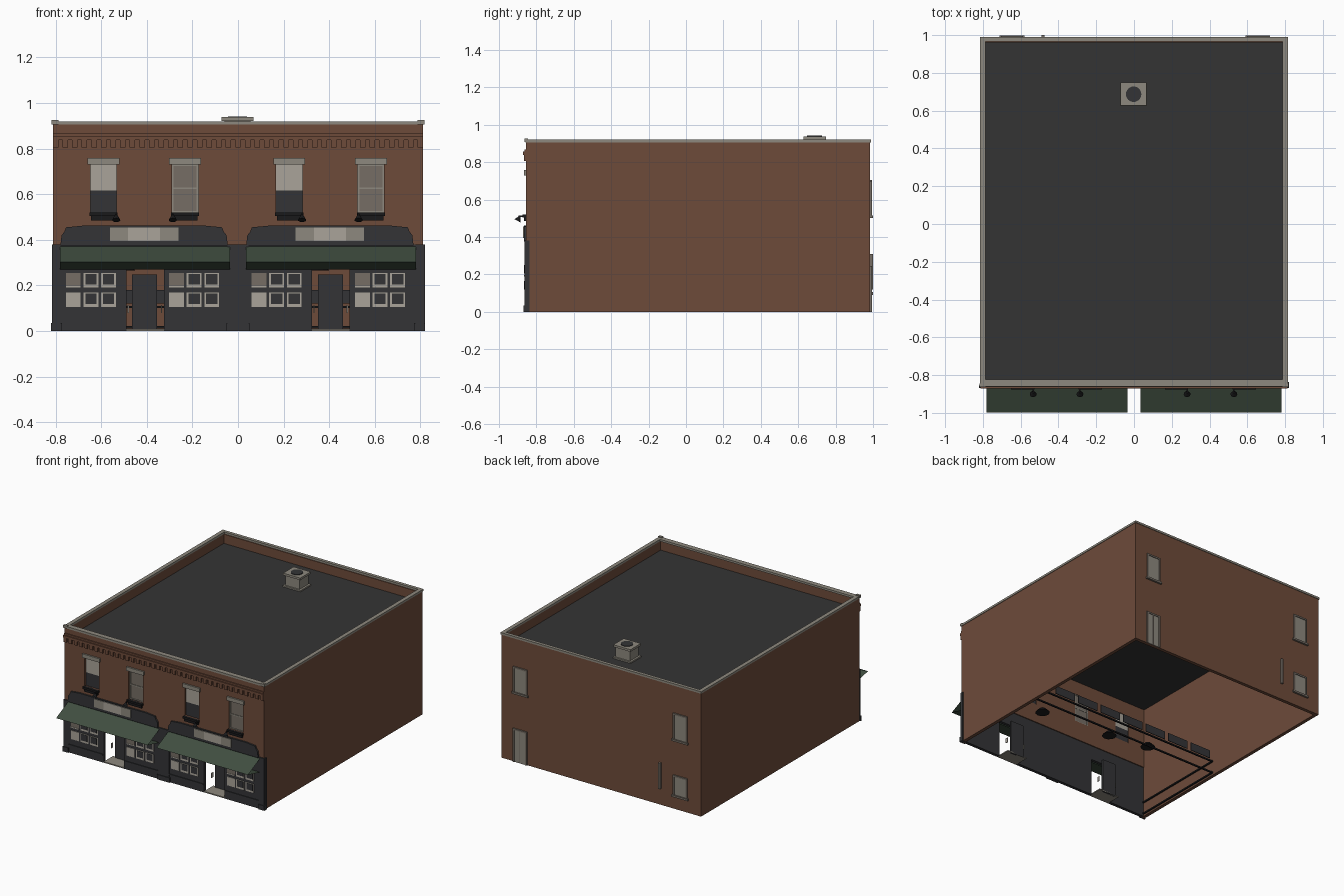
import bpy, bmesh, math
from mathutils import Matrix, Vector

if "Cube" in bpy.data.objects:
    bpy.data.objects.remove(bpy.data.objects["Cube"])


def material(name, r, g, b):
    m = bpy.data.materials.new(name)
    m.diffuse_color = (r, g, b, 1)
    m.use_nodes = True
    m.node_tree.nodes["Principled BSDF"].inputs["Base Color"].default_value = m.diffuse_color
    return m


BRICK = material("brick", .155, .070, .042)
DARK = material("charcoal_paint", .033, .034, .037)
ROOF = material("roof_felt", .034, .034, .034)
GREEN = material("awning_green", .052, .078, .053)
STONE = material("stone_trim", .27, .25, .21)
BLIND = material("pale_blind", .40, .37, .32)
TAUPE = material("taupe_glass", .18, .155, .13)
BLACK = material("black_metal", .010, .010, .011)


def finish(name, bm, mat):
    bmesh.ops.recalc_face_normals(bm, faces=bm.faces)
    me = bpy.data.meshes.new(name)
    bm.to_mesh(me)
    bm.free()
    me.materials.append(mat)
    ob = bpy.data.objects.new(name, me)
    bpy.context.collection.objects.link(ob)
    return ob


def boxes(name, mat, items):
    """One object from boxes given as (x0, x1, y0, y1, z0, z1)."""
    bm = bmesh.new()
    for x0, x1, y0, y1, z0, z1 in items:
        m = Matrix.Translation(((x0 + x1) / 2, (y0 + y1) / 2, (z0 + z1) / 2))
        m = m @ Matrix.Diagonal((x1 - x0, y1 - y0, z1 - z0, 1))
        bmesh.ops.create_cube(bm, size=1, matrix=m)
    return finish(name, bm, mat)


def extruded(name, mat, pts, vec, caps=True):
    """Profile of 3D points pushed along a vector; open sheet if caps is off."""
    bm = bmesh.new()
    a = [bm.verts.new(p) for p in pts]
    b = [bm.verts.new(Vector(p) + Vector(vec)) for p in pts]
    n = len(pts)
    for i in range(n if caps else n - 1):
        j = (i + 1) % n
        bm.faces.new((a[i], a[j], b[j], b[i]))
    if caps:
        bm.faces.new(a)
        bm.faces.new(b[::-1])
    return finish(name, bm, mat)


def cone(name, mat, loc, r1, r2, depth, rot=0, seg=16):
    bm = bmesh.new()
    m = Matrix.Translation(loc) @ Matrix.Rotation(rot, 4, 'X')
    bmesh.ops.create_cone(bm, cap_ends=True, segments=seg, radius1=r1,
                          radius2=r2, depth=depth, matrix=m)
    return finish(name, bm, mat)


X, YF, YB, T = .812, -.855, .985, .025
STEP = .815                       # distance between the two shop bays
SHOPS = (0, STEP)
WINDOWS = [c + s for s in SHOPS for c in (-.59, -.232)]

# brick shell: sides, back, and front wall pieced around the windows
boxes("side_walls", BRICK, [(-X, -X + T, YF, YB, 0, .905), (X - T, X, YF, YB, 0, .905)])
boxes("back_wall", BRICK, [(-X + T, X - T, YB - T, YB, 0, .905)])
front = [(-X + T, X - T, YF, YF + T, .38, .52), (-X + T, X - T, YF, YF + T, .73, .905)]
edges = [-X + T] + [e for w in WINDOWS for e in (w - .058, w + .058)] + [X - T]
front += [(edges[i], edges[i + 1], YF, YF + T, .52, .73) for i in range(0, len(edges), 2)]
boxes("front_brick_wall", BRICK, front)

# roof and stone coping
boxes("roof_deck", ROOF, [(-X + T, X - T, YF + T, YB - T, .83, .838)])
boxes("coping", STONE, [
    (-X - .004, -X + T, YF, YB + .004, .905, .92), (X - T, X + .004, YF, YB + .004, .905, .92),
    (-X, X, YF - .004, YF + .033, .905, .92), (-X, X, YB - .02, YB + .004, .905, .92),
    (-X - .006, -X + T, YF - .008, YF + .01, .907, .926),
    (X - T, X + .006, YF - .008, YF + .01, .907, .926)])

# corbelled brick cornice
dent = [(-X, X, YF - .016, YF, .838, .856), (-X, X, YF - .008, YF, .856, .868)]
n = 39
for i in range(n):
    x = -X + .012 + i * (2 * X - .024) / (n - 1)
    dent.append((x - .012, x + .012, YF - .012, YF, .805, .838))
boxes("brick_cornice", BRICK, dent)

# roof vent
boxes("roof_vent", STONE, [(-.075, .07, .625, .75, .838, .848), (-.06, .055, .637, .738, .848, .925),
                           (-.072, .067, .627, .748, .922, .938)])
cone("vent_grille", DARK, (-.002, .687, .939), .041, .041, .006, seg=24)

# upper front windows
boxes("window_lintels", STONE, [(w - .07, w + .07, YF - .012, YF, .73, .758) for w in WINDOWS])
boxes("window_sills", BLACK, [b for w in WINDOWS for b in (
    (w - .062, w + .062, YF - .02, YF + .01, .505, .52), (w - .055, w + .055, YF - .012, YF, .485, .505))])
boxes("window_blinds", BLIND, [(w - .058, w + .058, -.842, -.836, .617, .73) for w in WINDOWS[::2]])
boxes("window_dark_panes", DARK, [(w - .058, w + .058, -.842, -.836, .52, .617) for w in WINDOWS[::2]])
boxes("window_curtains", TAUPE, [(w - .05, w + .05, -.842, -.836, .525, .725) for w in WINDOWS[1::2]])
frames = []
for w in WINDOWS[1::2]:
    frames += [(w - .058, w - .05, -.846, -.834, .52, .73), (w + .05, w + .058, -.846, -.834, .52, .73),
               (w - .05, w + .05, -.846, -.834, .52, .526), (w - .05, w + .05, -.846, -.834, .724, .73),
               (w - .05, w + .05, -.846, -.834, .622, .63)]
boxes("window_frames", STONE, frames)

# shopfront wall with end pilasters, one pass per shop
for k, s in enumerate(SHOPS):
    tag = ("left", "right")[k]
    boxes(f"shopfront_{tag}", DARK, [
        (-.81 + s, -.49 + s, YF - .004, YF + .018, 0, .38),
        (-.325 + s, .005 + s, YF - .004, YF + .018, 0, .38),
        (-.49 + s, -.325 + s, YF - .004, YF + .018, .275, .38),
        (-.775 + s, -.495 + s, YF - .009, YF, .055, .062),
        (-.32 + s, -.045 + s, YF - .009, YF, .055, .062)])
    # recessed door, threshold, frame bars
    boxes(f"door_{tag}", DARK, [(-.465 + s, -.355 + s, -.765, -.75, 0, .248)])
    boxes(f"door_step_{tag}", STONE, [(-.49 + s, -.325 + s, YF - .004, -.75, 0, .008)])
    boxes(f"door_handles_{tag}", BLIND, [(x + s, x + .005 + s, -.785, -.765, .08, .115) for x in (-.484, -.338)])
    # display windows: two rows of three panes either side of the door
    pale, taupe, dark = [], [], []
    for gx in (-.755, -.302):
        for c in range(3):
            for z in (.105, .19):
                x = gx + s + c * .077
                plate = (x, x + .065, YF - .008, YF - .003, z, z + .064)
                (taupe if c == 0 and z > .15 else pale).append(plate)
                if c:
                    dark.append((x + .008, x + .058, YF - .010, YF - .007, z + .014, z + .06))
                if c == 0 and z > .15:
                    pale.append((x, x + .065, YF - .010, YF - .007, z, z + .007))
    boxes(f"display_panes_{tag}", BLIND, pale)
    boxes(f"display_blinds_{tag}", TAUPE, taupe)
    boxes(f"display_dark_glass_{tag}", DARK, dark)
    # sign board with shaped top and blank plates
    y = YF - .012
    half = [(.367, .375), (.362, .42), (.35, .435), (.342, .455), (.27, .462)]
    c = -.412 + s
    prof = [(c + a, y, b) for a, b in half] + [(c - a, y, b) for a, b in reversed(half)]
    extruded(f"sign_board_{tag}", DARK, prof, (0, .014, 0))
    boxes(f"sign_plate_{tag}", STONE, [(c - .15, c - .07, y - .005, y, .395, .455),
                                       (c + .07, c + .15, y - .005, y, .395, .455)])
    boxes(f"sign_plate_middle_{tag}", BLIND, [(c - .07, c + .07, y - .005, y, .395, .455)])
    # awning: sloping canvas and its lower sheet
    extruded(f"awning_{tag}", GREEN, [(-.78 + s, YF - .004, .37), (-.78 + s, -.998, .303),
                                      (-.78 + s, YF - .004, .27)], (.745, 0, 0), caps=False)
    # sign lamps
    for i, x in enumerate((-.534, -.286)):
        boxes(f"lamp_arm_{tag}_{i}", BLACK, [(x + s - .004, x + s + .004, -.895, YF, .507, .515)])
        cone(f"lamp_shade_{tag}_{i}", BLACK, (x + s, -.895, .497), .018, .006, .024, rot=-.5)

boxes("shop_pilasters", DARK, [b for x, w in ((-.797, .018), (0, .045), (.797, .018)) for b in (
    (x - w, x + w, YF - .008, YF, 0, .38), (x - w - .006, x + w + .006, YF - .013, YF, 0, .035))])

# rear windows and door: (centre x, bottom, top)
REAR = [(.655, .515, .70), (-.645, .515, .705), (-.645, .105, .25)]
rf, rp = [], []
for x, z0, z1 in REAR:
    rf += [(x - .058, x - .046, YB, YB + .009, z0, z1), (x + .046, x + .058, YB, YB + .009, z0, z1),
           (x - .046, x + .046, YB, YB + .009, z1 - .012, z1),
           (x - .066, x + .066, YB, YB + .014, z0 - .014, z0)]
    rp.append((x - .046, x + .046, YB, YB + .004, z0, z1 - .012))
rf += [(.60, .612, YB, YB + .009, 0, .245), (.703, .715, YB, YB + .009, 0, .245),
       (.612, .703, YB, YB + .009, .233, .245), (.655, .66, YB, YB + .008, 0, .233)]
boxes("rear_frames", TAUPE, rf)
boxes("rear_panes", STONE, rp + [(.612, .703, YB, YB + .005, 0, .233)])
boxes("rear_pipe", TAUPE, [(-.489, -.473, YB, YB + .015, .12, .31)])

# interior rails, wall panels and hanging lamps seen from below
x0, x1, y0, y1 = -X + T, X - T, YF + .02, -.1
rails = []
for z in (.012, .1):
    rails += [(x0, x1, y1 - .01, y1, z, z + .01), (x0, x0 + .01, y0, y1, z, z + .01),
              (x1 - .01, x1, y0, y1, z, z + .01)]
boxes("interior_rails", BLACK, rails)
boxes("interior_panels", DARK, [(-.76 + i * .2, -.59 + i * .2, -.105, -.1, .12, .18) for i in range(7)])
for i, (x, y) in enumerate(((.35, -.55), (-.2, -.5), (-.5, -.45))):
    cone(f"interior_lamp_{i}", BLACK, (x, y, .28), .05, .02, .03, seg=12)
